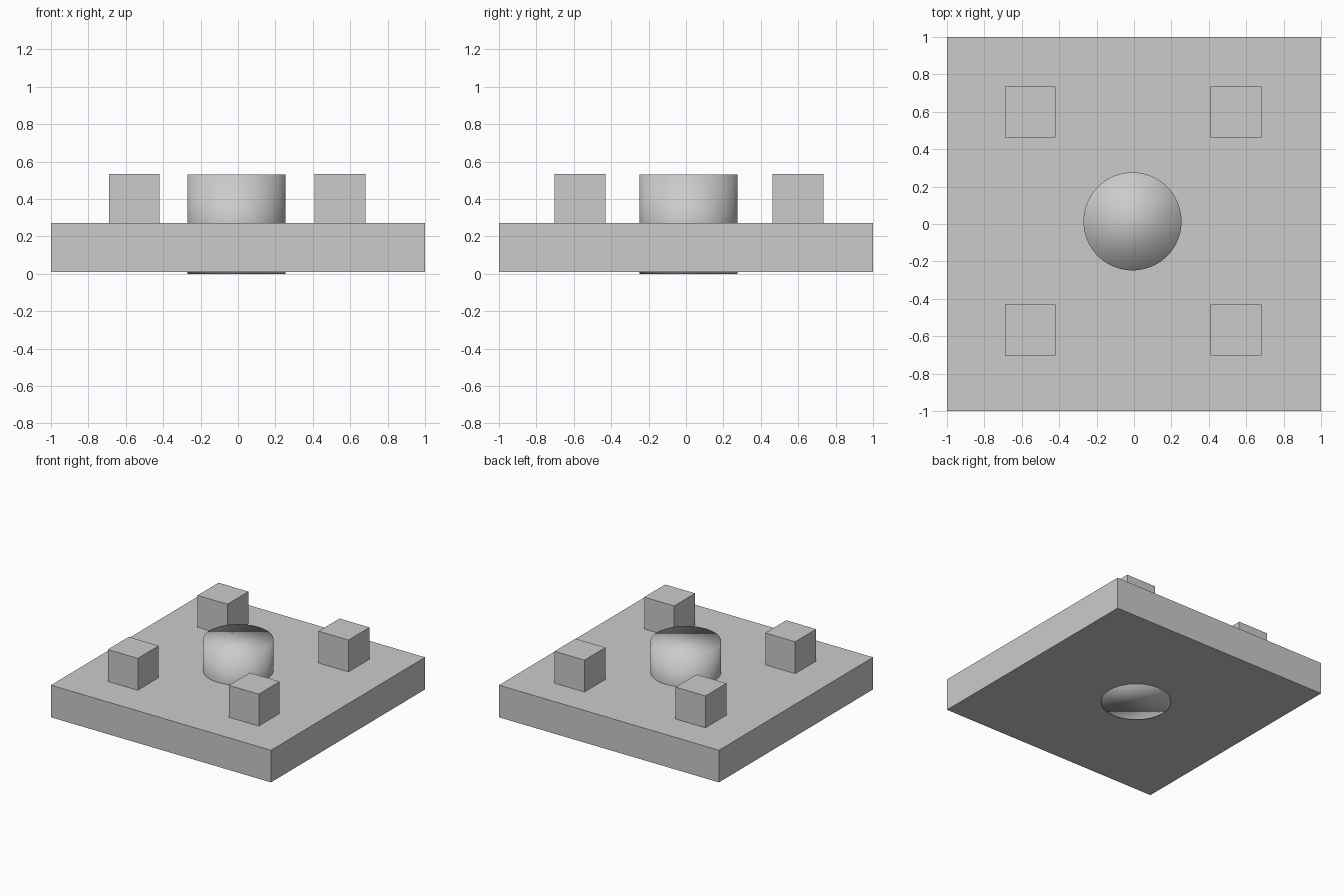
import bpy

if "Cube" in bpy.data.objects:
    bpy.data.objects.remove(bpy.data.objects["Cube"])


def box(name, center, size):
    bpy.ops.mesh.primitive_cube_add(size=1, location=center)
    ob = bpy.context.object
    ob.name = name
    ob.scale = size
    bpy.ops.object.transform_apply(location=False, rotation=False, scale=True)
    return ob


# Square base plate
box("base_plate", (0, 0, 0.141), (2, 2, 0.264))

# Four corner blocks standing on the plate
for side, x in (("left", -0.555), ("right", 0.545)):
    for end, y in (("front", -0.567), ("back", 0.598)):
        box(f"{end}_{side}_block", (x, y, 0.402), (0.272, 0.272, 0.266))

# Central drum, running through the plate; caps share the smooth shading
bpy.ops.mesh.primitive_cylinder_add(vertices=96, radius=0.262, depth=0.53,
                                    location=(-0.008, 0.014, 0.265))
bpy.context.object.name = "center_drum"
bpy.ops.object.shade_smooth()
